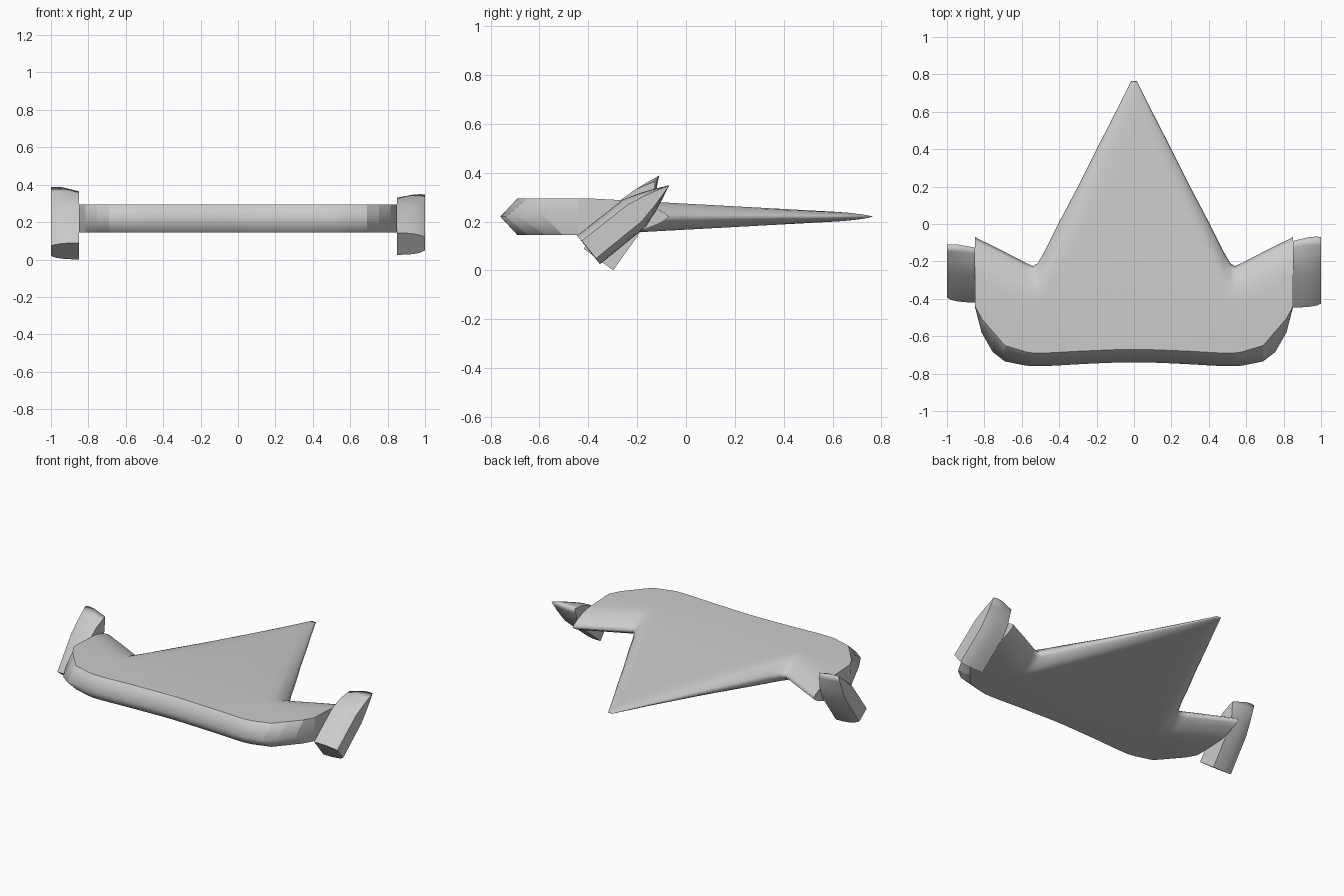
import bpy, bmesh, math

if "Cube" in bpy.data.objects:
    bpy.data.objects.remove(bpy.data.objects["Cube"], do_unlink=True)

GREY = (0.6, 0.6, 0.6, 1.0)
mat = bpy.data.materials.new("plain grey")
mat.diffuse_color = GREY
mat.use_nodes = True
mat.node_tree.nodes["Principled BSDF"].inputs["Base Color"].default_value = GREY


def loft(name, rings, sharp_rows, facet_rings=()):
    """Skin closed rings of points, cap both ends and mark the hard edges."""
    bm = bmesh.new()
    rows = [[bm.verts.new(p) for p in ring] for ring in rings]
    n = len(rows[0])
    for a, b in zip(rows, rows[1:]):
        for i in range(n):
            j = (i + 1) % n
            bm.faces.new((a[i], a[j], b[j], b[i]))
    bm.faces.new(rows[0])
    bm.faces.new(rows[-1][::-1])
    bmesh.ops.recalc_face_normals(bm, faces=bm.faces)
    for f in bm.faces:
        f.smooth = True
    # hard edges running along the span
    for a, b in zip(rows, rows[1:]):
        for i in sharp_rows:
            bm.edges.get((a[i], b[i])).smooth = False
    # hard rims of the end caps
    for row in (rows[0], rows[-1]):
        for i in range(n):
            bm.edges.get((row[i], row[(i + 1) % n])).smooth = False
    # creases across the nose band at the rounded corners
    for k in facet_rings:
        for i in (1, n - 1):
            bm.edges.get((rows[k][0], rows[k][i])).smooth = False
    mesh = bpy.data.meshes.new(name)
    bm.to_mesh(mesh)
    bm.free()
    mesh.materials.append(mat)
    ob = bpy.data.objects.new(name, mesh)
    bpy.context.collection.objects.link(ob)
    return ob


# ---- wing body -------------------------------------------------------------
MID_Z, HALF = 0.22, 0.075


def half_thickness(y):
    t = min(max((y + 0.40) / 1.01, 0.0), 1.0)
    return HALF + (0.02 - HALF) * t


def wing_ring(x, nose, brow, tail):
    """Nose point, flat upper skin, rounded trailing edge, mirrored below."""
    shoulder = tail - 0.155
    h_end = half_thickness(shoulder)
    upper = []
    for u in (0, 0.2, 0.4, 0.6, 0.8, 1):
        y = brow + (shoulder - brow) * u
        upper.append((y, half_thickness(y)))
    for back, k in ((0.10, 0.80), (0.05, 0.50), (0.02, 0.26)):
        upper.append((tail - back, h_end * k))
    ring = [(x, nose, MID_Z)]
    ring += [(x, y, MID_Z + h) for y, h in upper]
    ring += [(x, tail, MID_Z)]
    ring += [(x, y, MID_Z - h) for y, h in reversed(upper)]
    return ring


# span position, nose y, top front edge y, trailing edge y
stations = [
    (0.0, -0.74, -0.67, 0.765), (0.015, -0.74, -0.67, 0.765),
    (0.1, -0.741, -0.672, 0.595), (0.2, -0.745, -0.676, 0.40),
    (0.3, -0.75, -0.68, 0.20), (0.4, -0.756, -0.686, 0.01),
    (0.48, -0.76, -0.69, -0.15), (0.515, -0.76, -0.69, -0.21),
    (0.54, -0.76, -0.69, -0.225), (0.58, -0.757, -0.683, -0.207),
    (0.69, -0.735, -0.65, -0.15), (0.755, -0.685, -0.575, -0.117),
    (0.815, -0.58, -0.505, -0.088), (0.85, -0.446, -0.44, -0.07),
]
span = [(-x, a, b, c) for x, a, b, c in reversed(stations[1:])] + stations
rings = [wing_ring(*s) for s in span]
last = len(rings) - 1
loft("wing_body", rings, (1, len(rings[0]) - 1),
     (1, 2, 3, last - 3, last - 2, last - 1))

# ---- tilted wing-tip flaps -------------------------------------------------
PIVOT_Y, PIVOT_Z = -0.235, 0.215


def tip_flap(name, side, angle):
    ca, sa = math.cos(math.radians(angle)), math.sin(math.radians(angle))
    flap_rings = []
    # span position, chord front, chord back, half thickness
    for x, front, back, h in ((0.85, -0.21, 0.185, 0.075), (0.90, -0.21, 0.20, 0.074),
                              (0.94, -0.21, 0.212, 0.069), (0.975, -0.21, 0.215, 0.06),
                              (1.0, -0.208, 0.212, 0.046)):
        profile = [(front, h), (0.03, h * 0.97), (0.11, h * 0.62), (0.17, h * 0.28), (back, 0)]
        if back < 0.19:
            profile[3] = (0.155, h * 0.25)
        profile += [(c, -t) for c, t in reversed(profile[:-1])]
        flap_rings.append([(side * x, PIVOT_Y + c * ca - t * sa, PIVOT_Z + c * sa + t * ca)
                           for c, t in profile])
    return loft(name, flap_rings, (0, 8))


tip_flap("left_tip_flap", 1, 38.7)
tip_flap("right_tip_flap", -1, 54)
